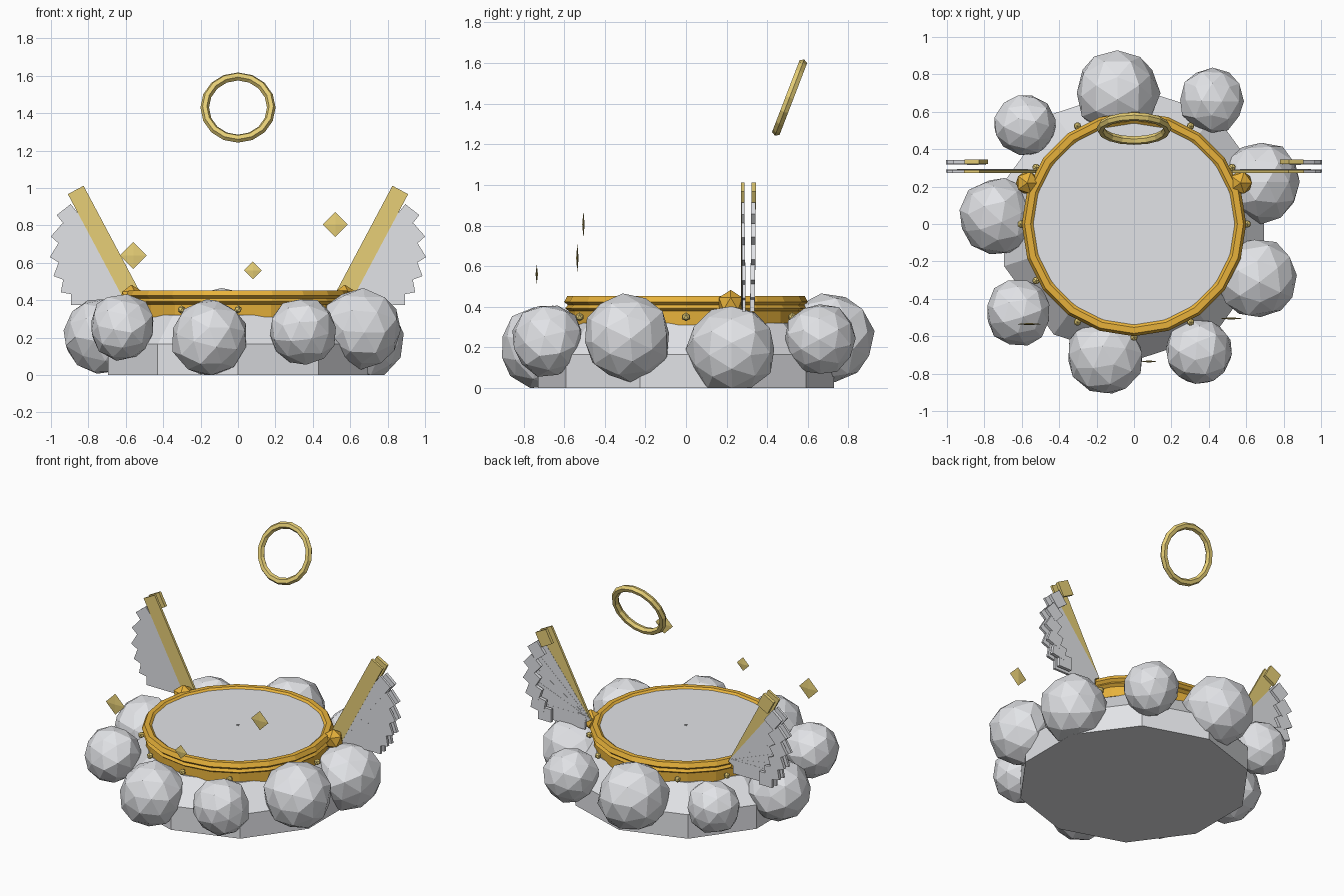
import bpy, bmesh, math, random
from mathutils import Matrix, Vector

cube = bpy.data.objects.get("Cube")
if cube:
    bpy.data.objects.remove(cube, do_unlink=True)
random.seed(4)


def material(name, r, g, b):
    m = bpy.data.materials.new(name)
    m.use_nodes = True
    m.diffuse_color = (r, g, b, 1)
    m.node_tree.nodes["Principled BSDF"].inputs["Base Color"].default_value = (r, g, b, 1)
    return m


CLOUD = material("cloud grey", 0.80, 0.81, 0.84)
PALE = material("pale gold", 0.87, 0.68, 0.20)
GOLD = material("deep gold", 0.83, 0.46, 0.045)


def finish(name, bm, mat):
    bmesh.ops.recalc_face_normals(bm, faces=bm.faces)
    mesh = bpy.data.meshes.new(name)
    bm.to_mesh(mesh)
    bm.free()
    mesh.materials.append(mat)
    obj = bpy.data.objects.new(name, mesh)
    bpy.context.collection.objects.link(obj)
    return obj


def lathe(name, profile, sides, mat, start=0.0, closed=False):
    """Revolve (radius, height) pairs; open profiles are capped at both ends."""
    bm = bmesh.new()
    rings = []
    for r, z in profile:
        angles = [start + math.tau * i / sides for i in range(sides)]
        rings.append([bm.verts.new((r * math.cos(a), r * math.sin(a), z)) for a in angles])
    pairs = list(zip(rings, rings[1:]))
    if closed:
        pairs.append((rings[-1], rings[0]))
    else:
        bm.faces.new(rings[0])
        bm.faces.new(rings[-1])
    for low, high in pairs:
        for i in range(sides):
            j = (i + 1) % sides
            bm.faces.new((low[i], low[j], high[j], high[i]))
    return finish(name, bm, mat)


def ball(name, centre, radius, detail, mat, jitter=0.0):
    bm = bmesh.new()
    bmesh.ops.create_icosphere(bm, subdivisions=detail, radius=radius)
    if jitter:
        turn = Matrix.Rotation(random.uniform(0, 3), 3, "X") @ Matrix.Rotation(random.uniform(0, 3), 3, "Z")
        for v in bm.verts:
            v.co = turn @ v.co * random.uniform(1 - jitter, 1 + jitter)
    for v in bm.verts:
        v.co += Vector(centre)
        v.co.z = max(v.co.z, 0)
    return finish(name, bm, mat)


def plate(name, hub, angle, start, end, width, y, depth, side, mat):
    """Flat bar pointing out from a hub in the upright plane."""
    bm = bmesh.new()
    bmesh.ops.create_cube(bm, size=1)
    for v in bm.verts:
        along = start + (v.co.x + 0.5) * (end - start)
        across = v.co.z * width
        x = hub[0] + along * math.cos(angle) - across * math.sin(angle)
        z = hub[1] + along * math.sin(angle) + across * math.cos(angle)
        v.co = (side * x, y + v.co.y * depth, z)
    return finish(name, bm, mat)


# Ten-sided base with a sloping shoulder
lathe("base", [(0.73, 0), (0.73, 0.165), (0.59, 0.32)], 10, CLOUD, math.pi / 2)

# Faceted cloud puffs around the base: x, y, z, radius
puffs = [
    (-0.09, 0.70, 0.245, 0.220), (0.415, 0.66, 0.24, 0.172),
    (-0.58, 0.53, 0.24, 0.167), (-0.73, 0.04, 0.21, 0.200),
    (-0.62, -0.475, 0.257, 0.175), (-0.155, -0.71, 0.20, 0.203),
    (0.35, -0.68, 0.235, 0.177), (0.66, -0.29, 0.25, 0.212),
    (0.68, 0.225, 0.19, 0.213),
]
for x, y, z, r in puffs:
    ball("cloud_puff", (x, y, z), r * 1.02, 2, CLOUD, 0.045)

# Stepped gold rim and the floor inside it
lathe("gold_rim", [(0.535, 0.31), (0.575, 0.31), (0.575, 0.378), (0.595, 0.392),
                   (0.582, 0.408), (0.6, 0.424), (0.585, 0.452), (0.553, 0.452),
                   (0.535, 0.438)], 20, GOLD, 0, True)
lathe("floor_disc", [(0.54, 0.31), (0.54, 0.441)], 24, CLOUD)
lathe("floor_centre", [(0.008, 0.44), (0.008, 0.446)], 8, CLOUD)

# Studs round the rim
for i in range(12):
    a = math.tau * i / 12
    ball("rim_stud", (0.605 * math.cos(a), 0.605 * math.sin(a), 0.35), 0.022, 1, PALE)

# Wings: a gold spar, a fan of feathers, and raised tips behind them
HUB = (0.565, 0.42)
for side, label in ((1, "left"), (-1, "right")):
    ball(label + "_wing_gem", (side * 0.57, 0.22, 0.415), 0.068, 1, GOLD)
    for i in range(7):
        angle = math.radians(62 - 10.3 * i)
        length = 0.645 - 0.053 * i
        kind = "_wing_spar" if i == 0 else "_wing_feather"
        mat = PALE if i == 0 else CLOUD
        plate(label + kind, HUB, angle, 0, length, 0.095, 0.28 + 0.001 * i, 0.016, side, mat)
        plate(label + kind + "_tip", HUB, angle, length - 0.1, length, 0.09,
              0.333 - 0.001 * i, 0.022, side, mat)

# Tilted halo
bm = bmesh.new()
rows = []
for i in range(16):
    a = math.tau * i / 16
    row = []
    for j in range(6):
        b = math.tau * j / 6
        r = 0.178 + 0.023 * math.cos(b)
        row.append(bm.verts.new((r * math.cos(a), r * math.sin(a), 0.023 * math.sin(b))))
    rows.append(row)
for i in range(16):
    for j in range(6):
        p, q, k = rows[i], rows[(i + 1) % 16], (j + 1) % 6
        bm.faces.new((p[j], q[j], q[k], p[k]))
halo = finish("halo", bm, PALE)
halo.location = (0, 0.51, 1.43)
halo.rotation_euler.x = math.radians(69)

# Floating diamond sparkles: x, y, z, half size
for x, y, z, s in ((-0.56, -0.535, 0.64, 0.072), (0.52, -0.505, 0.805, 0.066),
                   (0.08, -0.735, 0.56, 0.047)):
    bm = bmesh.new()
    rim = [bm.verts.new((x + s * math.cos(a), y, z + s * math.sin(a)))
           for a in (math.pi / 2 * i for i in range(4))]
    for depth in (-0.006, 0.006):
        tip = bm.verts.new((x, y + depth, z))
        for i in range(4):
            bm.faces.new((rim[i], rim[(i + 1) % 4], tip))
    finish("sparkle", bm, PALE)
